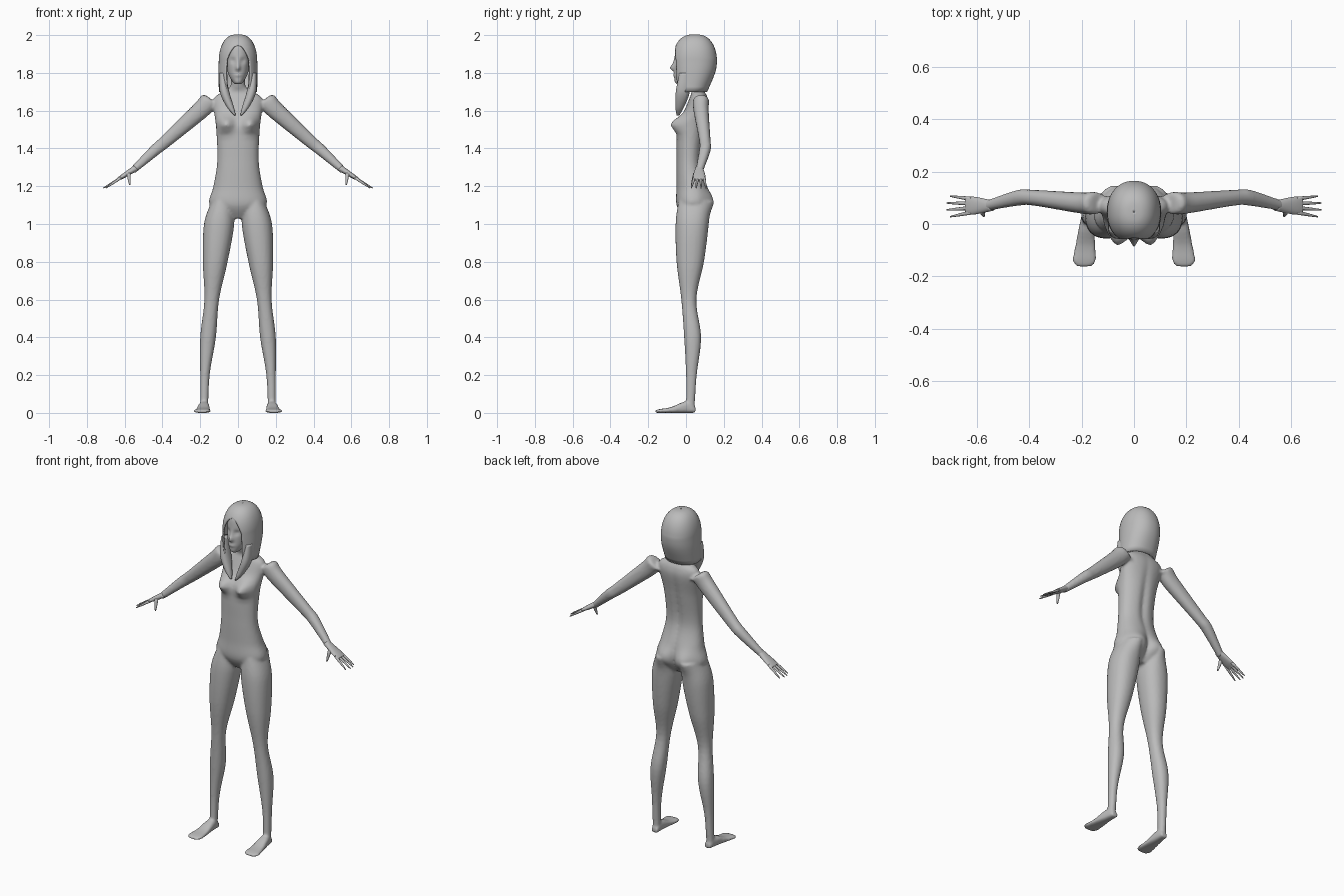
import bpy
import bmesh
from math import sin, cos, pi, exp, sqrt, copysign
from mathutils import Vector

cube = bpy.data.objects.get("Cube")
if cube:
    bpy.data.objects.remove(cube, do_unlink=True)

grey = bpy.data.materials.new("plain grey")
grey.use_nodes = True
grey.diffuse_color = (0.5, 0.5, 0.5, 1)
grey.node_tree.nodes["Principled BSDF"].inputs["Base Color"].default_value = grey.diffuse_color

ACROSS = Vector((1, 0, 0))
DEPTH = Vector((0, 1, 0))
UP = Vector((0, 0, 1))
ARM_TOP = (ACROSS + UP).normalized()


def ring(x, y, z, wide, deep):
    """An oval cross-section: centre and two radii."""
    return (x, y, z, wide, deep)


def band(z, outer, front, back, inner=None):
    """A level cross-section from its limits; centred if no inner limit is given."""
    if inner is None:
        inner = -outer
    return ring((inner + outer) / 2, (front + back) / 2, z, (outer - inner) / 2, (back - front) / 2)


def smooth_path(rows, steps):
    """Pass a smooth curve through the cross-sections."""
    out = []
    last = len(rows) - 1
    for i in range(last):
        before, start, end, after = [Vector(rows[max(0, min(last, i + k))]) for k in (-1, 0, 1, 2)]
        leave, arrive = (end - before) / 2, (after - start) / 2
        for s in range(steps):
            t = s / steps
            ease = t * t * (3 - 2 * t)
            out.append(start.lerp(end, ease) + leave * t * (1 - t) ** 2 - arrive * t * t * (1 - t))
    return out + [Vector(rows[last])]


def loft(bm, rows, u=ACROSS, v=DEPTH, mirror=False, sides=32, steps=6, power=2.2, opening=None):
    """Skin the cross-sections; opening(z) gives the half angle left bare at the front."""
    def rounded(value):
        return copysign(abs(value) ** (2 / power), value)

    count = sides + 1 if opening else sides
    for side in ((1, -1) if mirror else (1,)):
        loops = []
        for x, y, z, wide, deep in smooth_path(rows, steps):
            gap = opening(z) if opening else 0
            loop = []
            for i in range(count):
                angle = gap + (2 * pi - 2 * gap) * i / sides
                point = Vector((x, y, z)) + u * wide * rounded(sin(angle)) - v * deep * rounded(cos(angle))
                point.x *= side
                loop.append(bm.verts.new(point))
            loops.append(loop)
        for low, high in zip(loops, loops[1:]):
            for i in range(sides):
                j = (i + 1) % count
                bm.faces.new((low[i], low[j], high[j], high[i]))
        if not opening:
            bm.faces.new(loops[0])
            bm.faces.new(loops[-1])


def push(bm, x, z, width, height, move, rear=False):
    """Swell or dent the front or rear surface softly around a spot."""
    for vert in bm.verts:
        if (vert.co.y > 0.05) if rear else (vert.co.y < 0.02):
            across, along = (vert.co.x - x) / width, (vert.co.z - z) / height
            vert.co.y += move * exp(-across * across - along * along)


def finish(name, bm):
    bmesh.ops.remove_doubles(bm, verts=bm.verts, dist=0.0002)
    bmesh.ops.recalc_face_normals(bm, faces=bm.faces)
    mesh = bpy.data.meshes.new(name)
    bm.to_mesh(mesh)
    bm.free()
    mesh.materials.append(grey)
    mesh.shade_smooth()
    obj = bpy.data.objects.new(name, mesh)
    bpy.context.collection.objects.link(obj)
    return obj


# Torso and neck, from the pelvis up
body = bmesh.new()
torso = [
    band(z=1.03, outer=0.05, front=-0.01, back=0.08),
    band(z=1.1, outer=0.15, front=-0.05, back=0.12),
    band(z=1.2, outer=0.13, front=-0.05, back=0.11),
    band(z=1.33, outer=0.11, front=-0.05, back=0.08),
    band(z=1.5, outer=0.115, front=-0.045, back=0.1),
    band(z=1.62, outer=0.13, front=0, back=0.12),
    band(z=1.67, outer=0.125, front=0.02, back=0.115),
    band(z=1.7, outer=0.08, front=0.03, back=0.1),
    band(z=1.73, outer=0.04, front=0.02, back=0.09),
    band(z=1.8, outer=0.04, front=0, back=0.08),
]
loft(body, torso, sides=48)

# Legs, from hip to sole
leg = [
    band(z=1.12, inner=0.03, outer=0.14, front=-0.04, back=0.12),
    band(z=1, inner=0.02, outer=0.18, front=-0.055, back=0.12),
    band(z=0.8, inner=0.055, outer=0.186, front=-0.05, back=0.095),
    band(z=0.6, inner=0.1, outer=0.178, front=-0.025, back=0.055),
    band(z=0.4, inner=0.117, outer=0.2, front=-0.01, back=0.08),
    band(z=0.2, inner=0.15, outer=0.2, front=0, back=0.057),
    band(z=0.02, inner=0.158, outer=0.2, front=0, back=0.045),
]
loft(body, leg, mirror=True)


# Feet, from heel to toe, flat on the ground
def foot_ring(y, wide, height):
    return ring(x=0.18 - y / 15, y=y, z=height / 2, wide=wide, deep=height / 2)


foot = [
    foot_ring(y=0.05, wide=0.02, height=0.03),
    foot_ring(y=0, wide=0.027, height=0.06),
    foot_ring(y=-0.08, wide=0.038, height=0.03),
    foot_ring(y=-0.14, wide=0.045, height=0.02),
    foot_ring(y=-0.165, wide=0.025, height=0.012),
]
loft(body, foot, ACROSS, UP, mirror=True, power=3)

# Arms, from shoulder to wrist
arm = [
    ring(x=0.11, y=0.08, z=1.63, wide=0.03, deep=0.03),
    ring(x=0.15, y=0.08, z=1.65, wide=0.048, deep=0.042),
    ring(x=0.2, y=0.08, z=1.6, wide=0.047, deep=0.04),
    ring(x=0.38, y=0.1, z=1.44, wide=0.034, deep=0.03),
    ring(x=0.44, y=0.1, z=1.39, wide=0.03, deep=0.03),
    ring(x=0.56, y=0.07, z=1.28, wide=0.018, deep=0.02),
]
loft(body, arm, ARM_TOP, DEPTH, mirror=True)

# Chest, seat and spine shaping
for s in (1, -1):
    push(body, x=s * 0.066, z=1.53, width=0.042, height=0.04, move=-0.055)
    push(body, x=s * 0.07, z=1.125, width=0.055, height=0.06, move=0.03, rear=True)
push(body, x=0, z=1.4, width=0.02, height=0.2, move=-0.012, rear=True)
push(body, x=0, z=1.1, width=0.018, height=0.07, move=-0.02, rear=True)

# Blend the limbs into one skin
skin = finish("body", body)
remesh = skin.modifiers.new("blend", 'REMESH')
remesh.mode = 'VOXEL'
remesh.voxel_size = 0.008
remesh.use_smooth_shade = True
relax = skin.modifiers.new("relax", 'SMOOTH')
relax.iterations = 4

# Hands: palm, four fingers and a hanging thumb
hands = bmesh.new()
palm = [
    ring(x=0.54, y=0.07, z=1.297, wide=0.017, deep=0.02),
    ring(x=0.61, y=0.07, z=1.252, wide=0.012, deep=0.034),
    ring(x=0.64, y=0.07, z=1.234, wide=0.007, deep=0.032),
]
loft(hands, palm, ARM_TOP, DEPTH, mirror=True, sides=20)


def digit(root, tip, radius, u):
    rows = [ring(*root.lerp(tip, t), radius * sqrt(1.1 - t), radius * sqrt(1.1 - t)) for t in (0, 0.5, 0.9, 1)]
    loft(hands, rows, u, DEPTH, mirror=True, sides=10, steps=2)


for k in (-1.5, -0.5, 0.5, 1.5):
    digit(Vector((0.618, 0.07 + k * 0.017, 1.246)),
          Vector((0.715 - k * k / 150, 0.067 + k * 0.026, 1.19)), 0.008, ARM_TOP)
digit(Vector((0.58, 0.05, 1.27)), Vector((0.572, 0.03, 1.206)), 0.011, ACROSS)
finish("hands", hands)

# Head with nose, lips and eye hollows
head = bmesh.new()
skull = [
    band(z=1.742, outer=0.018, front=-0.05, back=0),
    band(z=1.755, outer=0.03, front=-0.06, back=0.04),
    band(z=1.8, outer=0.053, front=-0.062, back=0.09),
    band(z=1.88, outer=0.064, front=-0.06, back=0.125),
    band(z=1.94, outer=0.06, front=-0.052, back=0.125),
    band(z=1.97, outer=0.04, front=-0.03, back=0.1),
]
loft(head, skull, sides=72, steps=8)
push(head, x=0, z=1.826, width=0.012, height=0.014, move=-0.022)
push(head, x=0, z=1.85, width=0.009, height=0.022, move=-0.008)
push(head, x=0, z=1.788, width=0.02, height=0.009, move=-0.006)
for s in (1, -1):
    push(head, x=s * 0.027, z=1.865, width=0.015, height=0.013, move=0.01)
finish("head", head)

# Hair: domed shell with a parted opening over the face
hair = bmesh.new()
dome = []
for k in range(1, 9):
    turn = k * pi / 16
    swell = sin(turn) ** 0.75
    dome.append(ring(x=0, y=0.046, z=1.86 + 0.14 * cos(turn), wide=0.098 * swell, deep=0.114 * swell))
dome.insert(0, ring(x=0, y=0.046, z=2, wide=0.002, deep=0.002))
dome += [band(z=1.8, outer=0.1, front=-0.065, back=0.15), band(z=1.7, outer=0.097, front=-0.055, back=0.108)]
loft(hair, dome, sides=48, steps=3, opening=lambda z: 0.6 * sqrt(max(0, min(1, (1.945 - z) / 0.08))))
shell = finish("hair", hair).modifiers.new("thickness", 'SOLIDIFY')
shell.thickness = 0.008
shell.offset = 0

# Hair: tapering front locks falling on the chest
locks = bmesh.new()
lock = [
    band(z=1.8, inner=0.066, outer=0.098, front=-0.035, back=0.02),
    band(z=1.7, inner=0.046, outer=0.096, front=-0.054, back=0.02),
    band(z=1.62, inner=0.022, outer=0.06, front=-0.056, back=-0.01),
    band(z=1.575, inner=0.012, outer=0.02, front=-0.05, back=-0.035),
]
loft(locks, lock, mirror=True, sides=24)
finish("hair_locks", locks)
